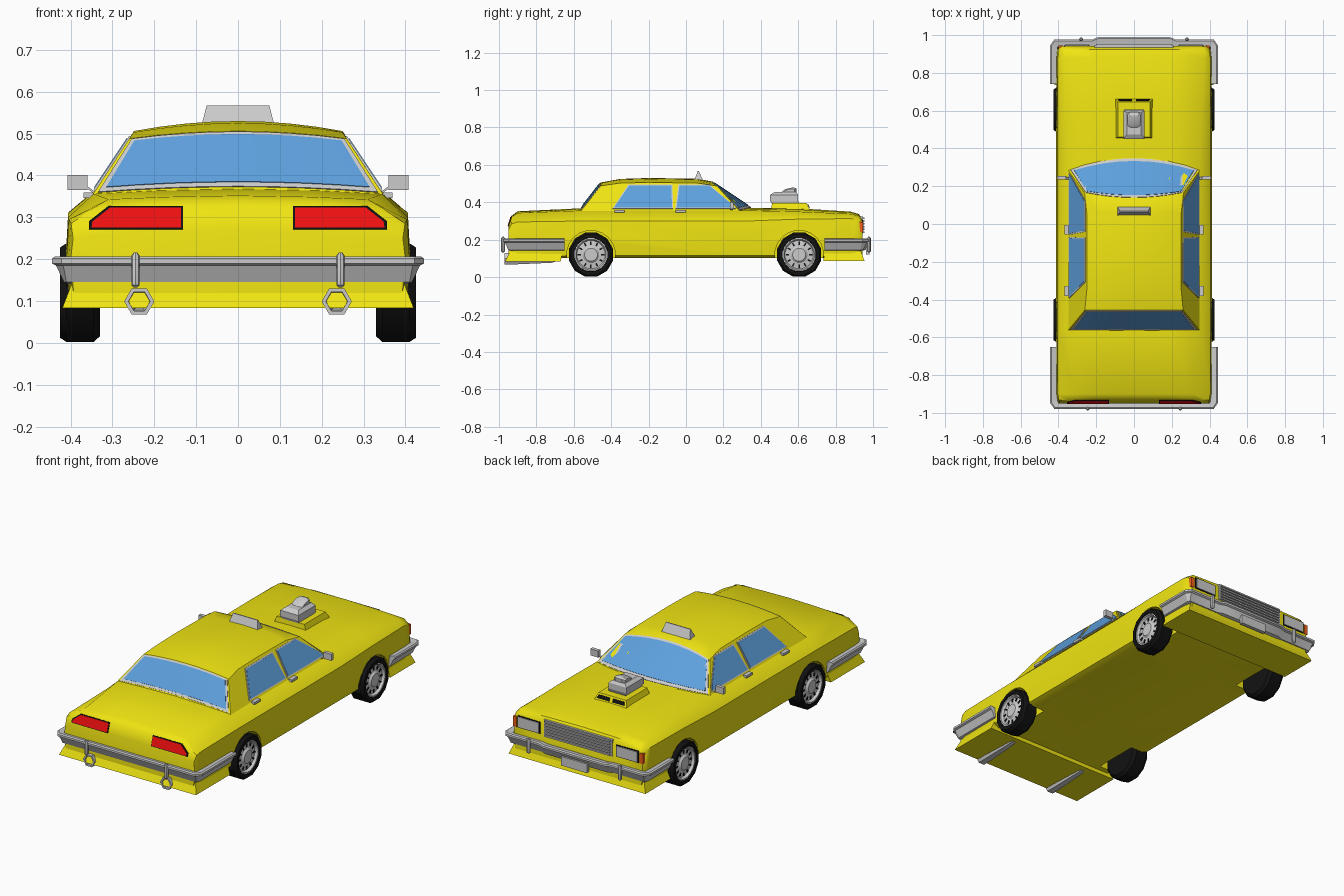
import bpy, bmesh, math
from mathutils import Vector

if "Cube" in bpy.data.objects:
    bpy.data.objects.remove(bpy.data.objects["Cube"])

def material(name, rgb):
    m = bpy.data.materials.new(name)
    m.diffuse_color = (*rgb, 1)
    m.use_nodes = True
    m.node_tree.nodes["Principled BSDF"].inputs["Base Color"].default_value = m.diffuse_color
    return m

YELLOW = material("yellow_paint", (0.87, 0.78, 0.006))
BLUE = material("blue_glass", (0.11, 0.35, 0.72))
RED = material("red_lens", (0.87, 0.005, 0.005))
ORANGE = material("orange_lens", (0.9, 0.12, 0.01))
BLACK = material("black_rubber", (0.006, 0.006, 0.006))

def mesh(name, verts, faces, mat=None, angle=35):
    me = bpy.data.meshes.new(name)
    me.from_pydata([tuple(v) for v in verts], [], faces)
    bm = bmesh.new()
    bm.from_mesh(me)
    bmesh.ops.recalc_face_normals(bm, faces=bm.faces)
    bm.to_mesh(me)
    bm.free()
    ob = bpy.data.objects.new(name, me)
    bpy.context.collection.objects.link(ob)
    if mat:
        me.materials.append(mat)
    smooth(ob, angle)
    return ob

def smooth(ob, angle):
    bpy.ops.object.select_all(action='DESELECT')
    ob.select_set(True)
    bpy.context.view_layer.objects.active = ob
    bpy.ops.object.shade_smooth_by_angle(angle=math.radians(angle))

def loft(name, rings, mat=None, angle=35, caps=True):
    n = len(rings[0])
    faces = [(i*n + j, i*n + (j+1) % n, (i+1)*n + (j+1) % n, (i+1)*n + j)
             for i in range(len(rings)-1) for j in range(n)]
    if caps:
        faces += [tuple(range(n)), tuple(range((len(rings)-1)*n, len(rings)*n))]
    return mesh(name, [v for r in rings for v in r], faces, mat, angle)

def slab(name, pts, depth, mat=None):
    d = Vector(depth)
    return loft(name, [[Vector(p) for p in pts], [Vector(p) + d for p in pts]], mat, 20)

def taper(name, z0, r0, z1, r1, mat=None):
    # frustum between two rectangles (x0, x1, y0, y1)
    ring = lambda r, z: [(r[0], r[2], z), (r[1], r[2], z), (r[1], r[3], z), (r[0], r[3], z)]
    return loft(name, [ring(r0, z0), ring(r1, z1)], mat, 20)

def box(name, c, s, mat=None):
    x, y, z = c
    a, b, h = (v/2 for v in s)
    r = (x-a, x+a, y-b, y+b)
    return taper(name, z-h, r, z+h, r, mat)

def lathe(name, profile, n, axis, c, mat=None, angle=35, caps=True):
    # profile of (position along axis, radius)
    rings = []
    for p, r in profile:
        ring = []
        for k in range(n):
            a = 2*math.pi*(k + (0.5 if axis == 'X' else 0))/n
            u, v = r*math.cos(a), r*math.sin(a)
            off = {'X': (p, u, v), 'Y': (u, p, v), 'Z': (u, v, p)}[axis]
            ring.append(Vector(c) + Vector(off))
        rings.append(ring)
    return loft(name, rings, mat, angle, caps)

# lower body: y, bottom z, half width, shoulder z, edge x, edge z, centre z
stations = [(-.95, .10, .40, .25, .375, .265, .27), (-.932, .10, .405, .285, .345, .322, .328),
            (-.90, .10, .41, .295, .31, .343, .352), (-.56, .103, .412, .30, .345, .356, .368),
            (.33, .103, .412, .30, .35, .356, .369), (.60, .103, .412, .31, .36, .35, .368),
            (.88, .10, .41, .313, .37, .338, .350), (.925, .10, .405, .305, .37, .328, .337),
            (.943, .10, .395, .285, .37, .302, .307)]
rings = []
for y, zb, w, zs, xe, ze, zt in stations:
    half = [(w-.04, zb), (w-.008, zb+.012), (w, .20), (w-.006, zs), (xe, ze), (xe*.55, ze*.35+zt*.65)]
    rings.append([(0, y, zb)] + [(x, y, z) for x, z in half] + [(0, y, zt)]
                 + [(-x, y, z) for x, z in reversed(half)])
body = loft("body", rings, YELLOW, 40)

# wheel arches cut from the body
WHEELS = [(sx, y) for sx in (-1, 1) for y in (-.508, .605)]
for sx, y in WHEELS:
    cut = lathe("arch_cutter", [(sx*.30, .13), (sx*.5, .13)], 20, 'X', (0, y, .12))
    mod = body.modifiers.new("arch", 'BOOLEAN')
    mod.object, mod.operation, mod.solver = cut, 'DIFFERENCE', 'EXACT'
    bpy.context.view_layer.objects.active = body
    bpy.ops.object.modifier_apply(modifier=mod.name)
    bpy.data.objects.remove(cut)
smooth(body, 40)

# wheels
for sx, y in WHEELS:
    c = (0, y, .12)
    lathe("tyre", [(sx*p, r) for p, r in [(.33, .09), (.33, .108), (.345, .122), (.41, .122), (.425, .112),
          (.425, .092), (.40, .088)]], 12, 'X', c, BLACK, 30)
    lathe("rim", [(sx*p, r) for p, r in [(.39, .09), (.42, .09), (.42, .083), (.406, .076), (.41, .045),
          (.419, .035), (.419, .005)]], 16, 'X', c)
    for k in range(12):
        a = math.tau*k/12
        slot = box("rim_slot", (0, 0, 0), (.006, .008, .018), BLACK)
        slot.location = (sx*.409, y - .062*math.sin(a), .12 + .062*math.cos(a))
        slot.rotation_euler.x = a

# cabin: y, z, half width, y bulge, z bulge; each column follows the roof line
CABIN = [(.29, .35, .352, .07, .012), (.165, .487, .262, -.03, .025), (.06, .503, .25, 0, .023),
         (-.2, .506, .25, 0, .024), (-.35, .503, .25, 0, .022), (-.455, .488, .26, 0, .018),
         (-.565, .35, .35, 0, .014)]
def cabin_point(p, s):
    y, z, w, by, bz = p
    k = 1 - s*s
    return Vector((s*w, y + by*k, z + bz*k))
loft("cabin", [[cabin_point(p, i/4) for p in CABIN] for i in range(-4, 5)], YELLOW, 30)

# windscreen and rear window, each over a grey trim
def screen(name, a, b, s1, u0, u1, off, mat=None):
    rings = []
    for i in range(-4, 5):
        s = i/4*s1
        p, q = cabin_point(a, s), cabin_point(b, s)
        n = Vector((0, -(q-p).z, (q-p).y)).normalized()
        n = n if n.z > 0 else -n
        lo, hi = p.lerp(q, u0), p.lerp(q, u1)
        rings.append([lo, hi, hi + n*off, lo + n*off])
    loft(name, rings, mat, 30)
for name, a, b in (("windscreen", CABIN[0], CABIN[1]), ("rear_window", CABIN[6], CABIN[5])):
    screen(name + "_trim", a, b, .97, .06, .98, .003)
    screen(name, a, b, .93, .13, .93, .005, BLUE)

# side windows, mirrors and door handles
side_x = lambda z: .352 - (z - .35)*.667
panes = {"rear_side_window": [(-.385, .368), (-.075, .368), (-.078, .485), (-.305, .485)],
         "front_side_window": [(-.05, .368), (.26, .368), (.24, .39), (.125, .485), (-.035, .485)]}
for sx in (-1, 1):
    for name, pts in panes.items():
        cy = sum(p[0] for p in pts)/len(pts)
        trim = [(cy + (y-cy)*1.045, .427 + (z-.427)*1.09) for y, z in pts]
        slab(name + "_trim", [(sx*(side_x(z)-.004), y, z) for y, z in trim], (sx*.006, 0, .004))
        slab(name, [(sx*(side_x(z)-.002), y, z) for y, z in pts], (sx*.006, 0, .004), BLUE)
    box("door_mirror", (sx*.384, .245, .383), (.048, .02, .036))
    slab("mirror_arm", [(sx*.335, .235, .35), (sx*.335, .25, .35), (sx*.365, .25, .372),
                        (sx*.365, .235, .372)], (0, 0, .006))
    for y in (-.355, -.03):
        box("door_handle", (sx*.358, y, .353), (.022, .052, .013))

# bumpers swept round the corners, with guards
PROFILE = [(-.035, .20), (-.003, .206), (.004, .201), (.004, .19), (-.006, .185), (-.025, .145), (-.045, .14)]
def bumper(name, sy, yend, yf, bulge):
    half = [(.441, yend, 1, 0), (.441, yf-.03, 1, .4), (.42, yf, .4, 1), (.22, yf, 0, 1), (.19, yf+bulge, 0, 1)]
    path = half + [(-x, y, -dx, dy) for x, y, dx, dy in reversed(half)]
    loft(name, [[(x+dx*o, sy*(y+dy*o), z) for o, z in PROFILE] for x, y, dx, dy in path], None, 25)
bumper("rear_bumper", -1, .65, .975, 0)
bumper("front_bumper", 1, .74, .973, .012)
GUARD = [(-.042, .004), (-.036, .010), (.034, .010), (.042, .004)]
for sx in (-1, 1):
    lathe("rear_bumper_guard", GUARD, 8, 'Z', (sx*.245, -.978, .174))
    lathe("front_bumper_guard", GUARD, 8, 'Z', (sx*.28, .978, .174))
box("front_plate", (0, .972, .145), (.16, .02, .05))

# flared lower skirts
taper("rear_skirt", .083, (-.42, .42, -.968, -.67), .14, (-.398, .398, -.94, -.66), YELLOW)
taper("front_skirt", .085, (-.42, .42, .735, .955), .14, (-.398, .398, .74, .935), YELLOW)

# exhausts
for sx in (-1, 1):
    lathe("exhaust", [(-.83, .018), (-.97, .026), (-.97, .036), (-.92, .036), (-.72, .026), (-.70, .02)],
          6, 'Y', (sx*.236, 0, .099), None, 20)

# lamps
def rear_panel(x, z, sx):
    return (sx*x, -.951 + (z-.265)*.32, z)
for sx in (-1, 1):
    for name, pts, out, mat in (
            ("tail_lamp_surround", [(.132, .271), (.356, .271), (.356, .29), (.31, .326), (.132, .326)], -.003, BLACK),
            ("tail_lamp", [(.136, .275), (.35, .275), (.348, .289), (.306, .322), (.136, .322)], -.006, RED)):
        slab(name, [rear_panel(x, z, sx) for x, z in pts], (0, out, .001), mat)
    box("headlamp_surround", (sx*.302, .938, .272), (.138, .014, .066), BLACK)
    box("headlamp", (sx*.302, .942, .272), (.125, .014, .056))
    box("corner_lamp", (sx*.388, .933, .268), (.022, .026, .056), ORANGE)

# grille
box("grille", (0, .94, .278), (.42, .012, .092))
for k in range(6):
    box("grille_slat", (0, .947, .24 + k*.0152), (.40, .014, .008))

# bonnet scoop and engine
taper("bonnet_scoop", .355, (-.10, .10, .455, .665), .395, (-.085, .085, .46, .645), YELLOW)
for sx in (-1, 1):
    slab("scoop_opening", [(sx*.01, .658, .37), (sx*.085, .658, .37), (sx*.078, .65, .387),
                           (sx*.01, .65, .387)], (0, .004, .001), BLACK)
taper("blower_base", .39, (-.05, .05, .46, .60), .405, (-.054, .054, .455, .605))
taper("blower", .405, (-.056, .056, .45, .60), .44, (-.056, .056, .45, .60))
taper("blower_top", .44, (-.056, .056, .45, .60), .455, (-.038, .038, .475, .59))
prof = [(.505, .45), (.59, .45), (.592, .474), (.575, .48), (.53, .470)]
loft("air_scoop", [[(x, .545 + (y-.545)*k, .45 + (z-.45)*k) for y, z in prof]
                   for x, k in ((-.034, .75), (-.02, 1), (.02, 1), (.034, .75))], None, 30)

# roof sign
taper("roof_sign", .52, (-.087, .087, .045, .09), .567, (-.075, .075, .063, .069))
